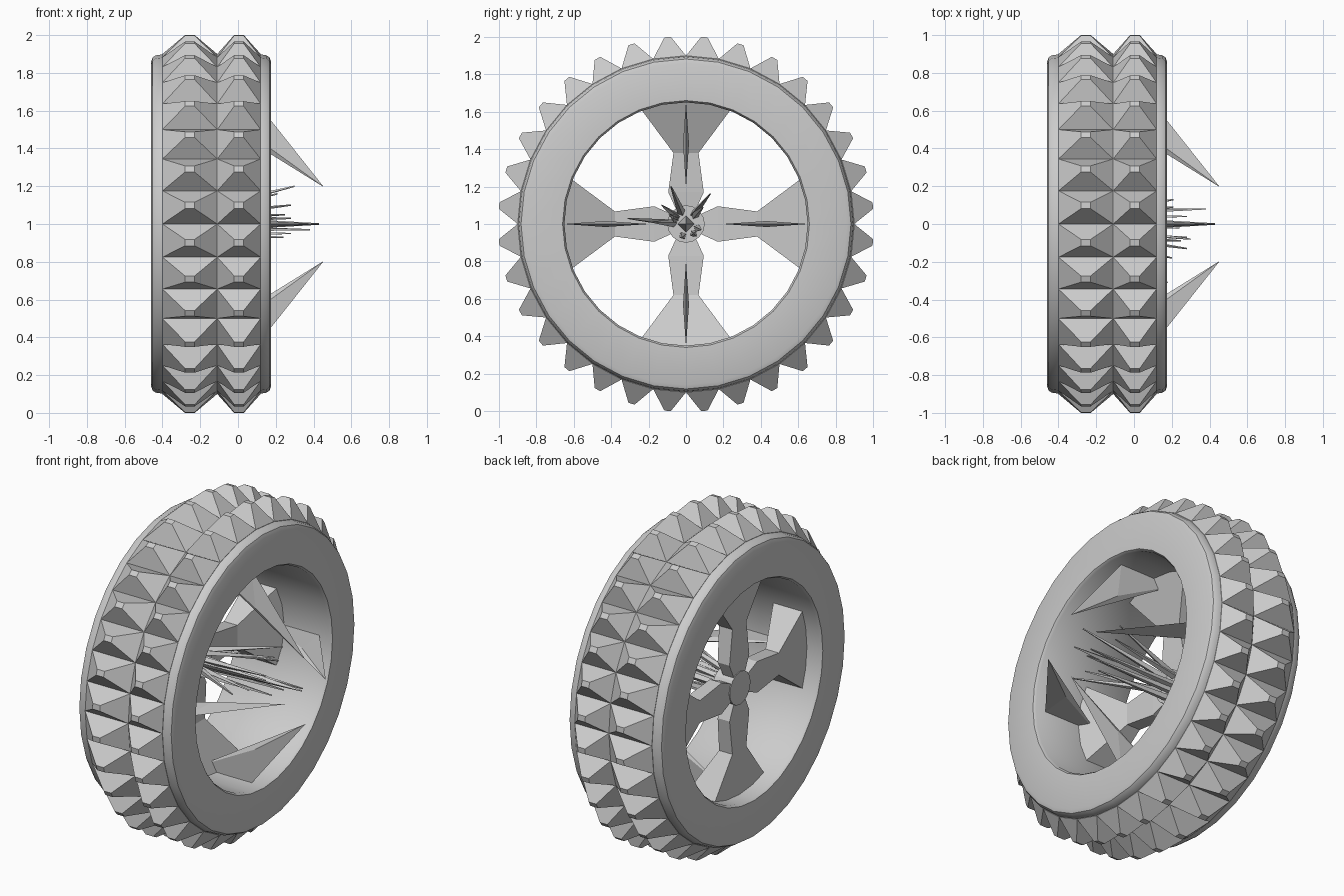
import bpy, bmesh
from math import pi, sin, cos
from mathutils import Vector, Matrix

cube = bpy.data.objects.get("Cube")
if cube:
    bpy.data.objects.remove(cube)

SIDES = 32
AXLE = Vector((0, 0, 1))

grey = bpy.data.materials.new("plain_grey")
grey.use_nodes = True
grey.diffuse_color = (0.6, 0.6, 0.6, 1)
grey.node_tree.nodes["Principled BSDF"].inputs["Base Color"].default_value = (0.6, 0.6, 0.6, 1)


def finish(name, bm):
    """Turn a bmesh built around the axle into a named object."""
    bmesh.ops.recalc_face_normals(bm, faces=bm.faces)
    bmesh.ops.translate(bm, verts=bm.verts, vec=AXLE)
    mesh = bpy.data.meshes.new(name)
    bm.to_mesh(mesh)
    bm.free()
    mesh.materials.append(grey)
    obj = bpy.data.objects.new(name, mesh)
    bpy.context.collection.objects.link(obj)
    return obj


def hull(bm, points, turn=0.0):
    """Add a convex solid, turned about the axle."""
    part = bmesh.new()
    for p in points:
        part.verts.new(Matrix.Rotation(turn, 3, 'X') @ Vector(p))
    bmesh.ops.convex_hull(part, input=part.verts)
    bmesh.ops.dissolve_limit(part, angle_limit=0.01, verts=part.verts, edges=part.edges)
    bmesh.ops.recalc_face_normals(part, faces=part.faces)
    mesh = bpy.data.meshes.new("scratch")
    part.to_mesh(mesh)
    part.free()
    bm.from_mesh(mesh)
    bpy.data.meshes.remove(mesh)


# Tyre: closed section (x, radius) swept around the axle
section = [(-0.46, 0.66), (-0.46, 0.86), (-0.452, 0.882), (-0.435, 0.893), (-0.40, 0.898),
           (0.12, 0.898), (0.15, 0.893), (0.167, 0.882), (0.175, 0.86), (0.175, 0.66),
           (0.16, 0.65), (-0.445, 0.65)]
bm = bmesh.new()
rings = []
for i in range(SIDES):
    a = 2 * pi * i / SIDES
    rings.append([bm.verts.new((x, r * sin(a), r * cos(a))) for x, r in section])
for i in range(SIDES):
    a, b = rings[i], rings[(i + 1) % SIDES]
    for j in range(len(section)):
        k = (j + 1) % len(section)
        bm.faces.new((a[j], a[k], b[k], b[j]))
tyre = finish("tyre", bm)
bpy.context.view_layer.objects.active = tyre
tyre.select_set(True)
bpy.ops.object.shade_smooth_by_angle(angle=0.6)

# Tread: two rows of blunt pyramid studs
half = pi / SIDES
for name, x0, x1 in (("right_tread_row", -0.40, -0.11), ("left_tread_row", -0.11, 0.12)):
    bm = bmesh.new()
    mid = (x0 + x1) / 2
    stud = [(x, s * r * sin(half), r * cos(half))
            for x in (x0, x1) for s in (-1, 1) for r in (0.86, 0.9)]
    stud += [(mid + dx, dy, 1.004) for dx in (-0.025, 0.025) for dy in (-0.017, 0.017)]
    for i in range(SIDES):
        hull(bm, stud, (2 * i + 1) * half)
    finish(name, bm)

# Spokes: waisted arms that flare and thicken towards the rim
BACK = -0.36
stations = [(0.06, 0.045, -0.29), (0.17, 0.095, -0.28),
            (0.38, 0.067, -0.27), (0.68, 0.29, -0.13)]   # radius, half width, inner x
bm = bmesh.new()
for q in range(4):
    for pair in zip(stations, stations[1:]):
        hull(bm, [(x, s * w, r) for r, w, inner in pair
                  for s in (-1, 1) for x in (BACK, inner)], q * pi / 2)
finish("spokes", bm)

# Hub
bm = bmesh.new()
bmesh.ops.create_cone(bm, cap_ends=True, segments=16, radius1=0.1, radius2=0.1, depth=0.12,
                      matrix=Matrix.Translation((-0.305, 0, 0)) @ Matrix.Rotation(pi / 2, 4, 'Y'))
finish("hub", bm)

# Rim blades: thin triangular fins leaning out and inwards
bm = bmesh.new()
for q in range(4):
    hull(bm, [(0.09, 0, 0.655), (-0.27, 0, 0.645), (0.455, 0, 0.195),
              (0.13, 0.016, 0.43), (0.13, -0.016, 0.43)], q * pi / 2)
finish("rim_blades", bm)

# Hub spikes: a bundle of needles fanning out from the hub
tips = [(0.43, 0, 0), (0.38, 0.08, -0.03), (0.3, -0.08, 0.2), (0.28, -0.13, 0.1),
        (0.18, -0.31, 0.03), (0.21, 0.13, 0.16), (0.28, -0.07, 0.03), (0.28, 0.04, -0.05),
        (0.2, -0.18, 0.01), (0.21, 0.09, 0.09), (0.24, -0.02, -0.07), (0.25, -0.09, 0.05)]
bm = bmesh.new()
for i, tip in enumerate(tips):
    tip = Vector(tip)
    spread = Vector((0, tip.y, tip.z))
    root = Vector((-0.26, 0, 0)) + spread.normalized() * 0.065
    ends = ((root, 0.045 if i == 0 else 0.022), (tip, 0.004))
    hull(bm, [p + Vector((0, t * cos(k * pi / 2 + i), t * sin(k * pi / 2 + i)))
              for p, t in ends for k in range(4)])
finish("hub_spikes", bm)
